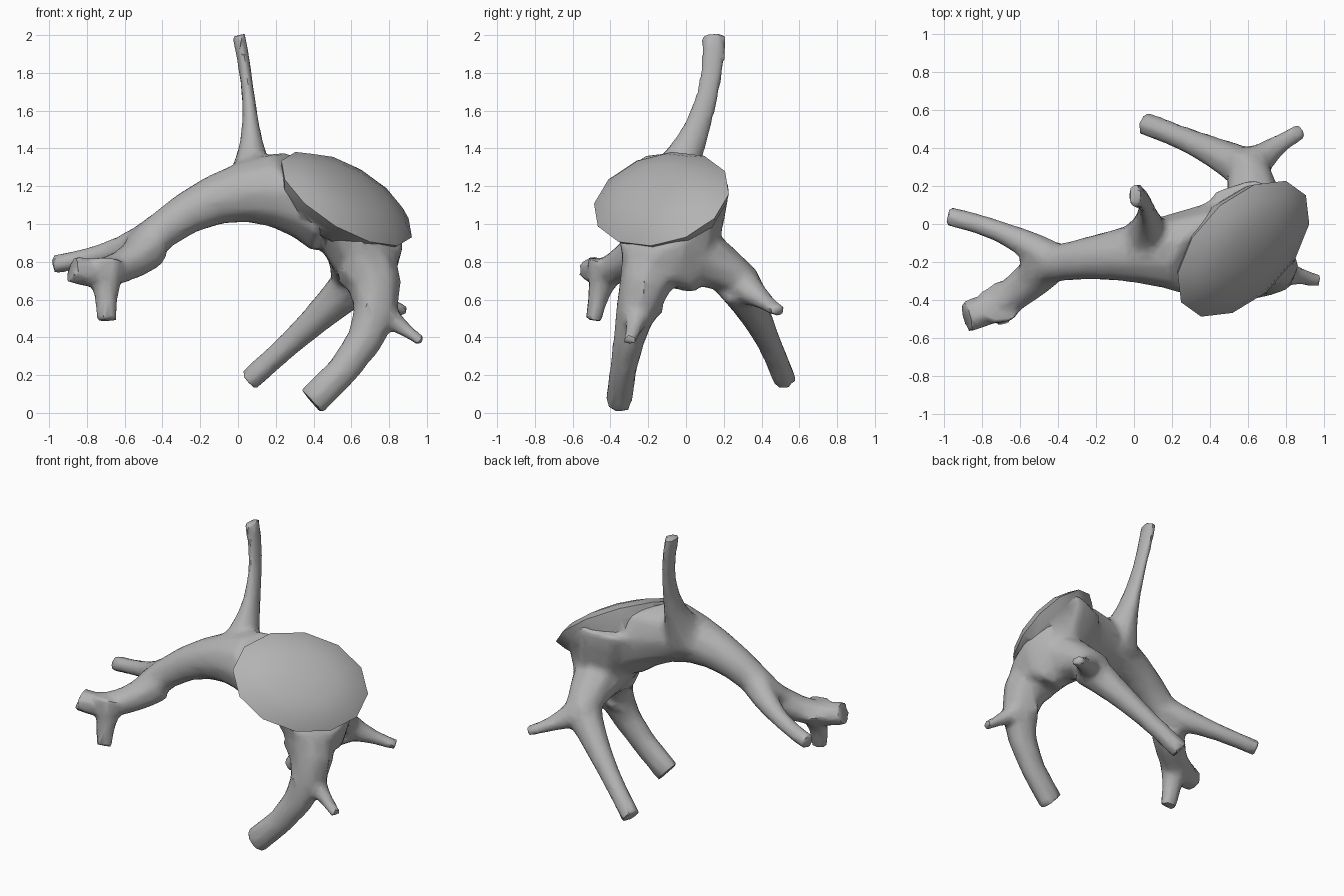
import bpy, bmesh, math
from mathutils import Vector

if "Cube" in bpy.data.objects:
    bpy.data.objects.remove(bpy.data.objects["Cube"])

grey = bpy.data.materials.new("grey")
grey.diffuse_color = (0.45, 0.45, 0.45, 1)
grey.use_nodes = True
grey.node_tree.nodes["Principled BSDF"].inputs["Base Color"].default_value = grey.diffuse_color
X, Y, Z = Vector((1, 0, 0)), Vector((0, 1, 0)), Vector((0, 0, 1))

# Tilted rim of the domed body
centre = Vector((0.575, -0.13, 1.133))
axis = Vector((0.578, -0.411, 0.722)).normalized()
u = Vector((0.845, 0.229, -0.483))
u = (u - axis * u.dot(axis)).normalized()
w = axis.cross(u)
long_dir, short_dir = u * 0.88 + w * 0.47, w * 0.88 - u * 0.47


def oval(centre, u, v, sides):
    turns = (2 * math.pi * i / sides for i in range(sides))
    return [centre + u * math.cos(a) + v * math.sin(a) for a in turns]


def loft(name, rings, cut=False):
    """Skin equal-sized point rings, close the ends, optionally trim behind the rim."""
    bm = bmesh.new()
    vs = [[bm.verts.new(p) for p in r] for r in rings]
    n = len(vs[0])
    for a, b in zip(vs, vs[1:]):
        for i in range(n):
            j = (i + 1) % n
            bm.faces.new((a[i], a[j], b[j], b[i]))
    bm.faces.new(vs[0])
    bm.faces.new(vs[-1])
    if cut:
        bmesh.ops.bisect_plane(bm, geom=bm.verts[:] + bm.edges[:] + bm.faces[:], dist=1e-5,
                               plane_co=centre - axis * 0.02, plane_no=axis, clear_outer=True)
        bmesh.ops.holes_fill(bm, edges=[e for e in bm.edges if e.is_boundary], sides=0)
    bmesh.ops.recalc_face_normals(bm, faces=bm.faces)
    me = bpy.data.meshes.new(name)
    bm.to_mesh(me)
    bm.free()
    me.materials.append(grey)
    ob = bpy.data.objects.new(name, me)
    bpy.context.collection.objects.link(ob)
    return ob


parts, tips = [], []


def limb(name, start, mid, end, base, width, height, flare=2, sides=7, up=Z, steps=5, cut=False):
    """Tube bent through three points, flaring from its tip size to its base radius."""
    a, b, c = Vector(start), Vector(mid), Vector(end)
    rings = []
    for k in range(steps + 1):
        t = k / steps
        p = a * (1 - t) * (1 - 2 * t) + b * 4 * t * (1 - t) + c * t * (2 * t - 1)
        d = a * (4 * t - 3) + b * (4 - 8 * t) + c * (4 * t - 1)
        side = d.cross(up).normalized()
        top = side.cross(d).normalized()
        f = (1 - t) ** flare
        rings.append(oval(p, side * (width + (base - width) * f),
                          top * (height + (base - height) * f), sides))
    parts.append(loft(name, rings, cut))
    if flare > 1 and not cut:
        tips.append(c)


# Arching trunk and lower trunk
limb("left_trunk", (0.5, -0.15, 1.12), (-0.05, -0.16, 1.15), (-0.54, -0.235, 0.84),
     0.3, 0.095, 0.1, sides=10, steps=7, cut=True)
limb("lower_trunk", (0.62, -0.1, 1.2), (0.665, -0.095, 0.9), (0.7, -0.13, 0.7),
     0.34, 0.2, 0.13, flare=1, sides=10, up=X, cut=True)
# Front leg
limb("front_leg", (0.67, -0.17, 0.8), (0.705, -0.285, 0.46), (0.39, -0.355, 0.06),
     0.18, 0.085, 0.07, sides=8, up=Y)
limb("front_leg_spur", (0.7, -0.24, 0.58), (0.83, -0.265, 0.48), (0.97, -0.3, 0.38),
     0.14, 0.035, 0.028)
# Rear branch
limb("rear_trunk", (0.66, -0.08, 0.87), (0.62, 0.17, 0.78), (0.6, 0.36, 0.64),
     0.2, 0.09, 0.07, flare=1, sides=8)
limb("rear_leg", (0.62, 0.27, 0.69), (0.36, 0.405, 0.445), (0.06, 0.525, 0.172),
     0.13, 0.062, 0.062)
limb("rear_leg_spur", (0.58, 0.27, 0.7), (0.73, 0.395, 0.605), (0.88, 0.49, 0.54),
     0.13, 0.042, 0.032)
# Upright spike
limb("top_spike", (0.07, -0.1, 1.2), (0.062, 0.09, 1.6), (0.005, 0.148, 2),
     0.16, 0.035, 0.065, flare=4, up=Y, steps=7)
# Left fork
limb("left_rear_arm", (-0.42, -0.2, 0.95), (-0.67, -0.055, 0.855), (-0.975, 0.04, 0.785),
     0.11, 0.052, 0.05)
limb("left_front_arm", (-0.46, -0.22, 0.88), (-0.67, -0.395, 0.755), (-0.88, -0.49, 0.76),
     0.12, 0.085, 0.075)
limb("left_front_spur", (-0.7, -0.41, 0.79), (-0.7, -0.455, 0.65), (-0.695, -0.49, 0.49),
     0.13, 0.055, 0.045, up=Y)


def apply_all(ob):
    bpy.context.view_layer.objects.active = ob
    ob.select_set(True)
    for m in list(ob.modifiers):
        bpy.ops.object.modifier_apply(modifier=m.name)


def union(ob, others):
    for p in others:
        m = ob.modifiers.new(p.name, 'BOOLEAN')
        m.operation, m.solver, m.object = 'UNION', 'EXACT', p
    apply_all(ob)
    for p in others:
        bpy.data.objects.remove(p)


# Fuse the limbs and blend their joints, leaving the cut tips crisp
limbs = parts[0]
union(limbs, parts[1:])
m = limbs.modifiers.new("remesh", 'REMESH')
m.mode, m.voxel_size = 'VOXEL', 0.017
apply_all(limbs)
group = limbs.vertex_groups.new(name="blend")
for v in limbs.data.vertices:
    near = min((v.co - t).length for t in tips)
    group.add([v.index], max(0, min(1, (near - 0.09) / 0.2)), 'REPLACE')
m = limbs.modifiers.new("blend", 'SMOOTH')
m.factor, m.iterations, m.vertex_group = 0.5, 22, "blend"
m = limbs.modifiers.new("simplify", 'DECIMATE')
m.ratio = 0.12
apply_all(limbs)

# Body: shallow dome in front of the rim, tapered back behind it
profile = ((0.4, -0.2), (0.72, -0.14), (0.9, -0.06), (1, 0), (0.82, 0.05), (0.5, 0.09), (0.18, 0.105))
body = loft("body", [oval(centre + axis * h, long_dir * 0.445 * s, short_dir * 0.345 * s, 12)
                     for s, h in profile])
union(body, [limbs])
body.data.materials.clear()
body.data.materials.append(grey)
for f in body.data.polygons:
    f.material_index = 0
bpy.ops.object.shade_smooth_by_angle(angle=math.radians(40))
